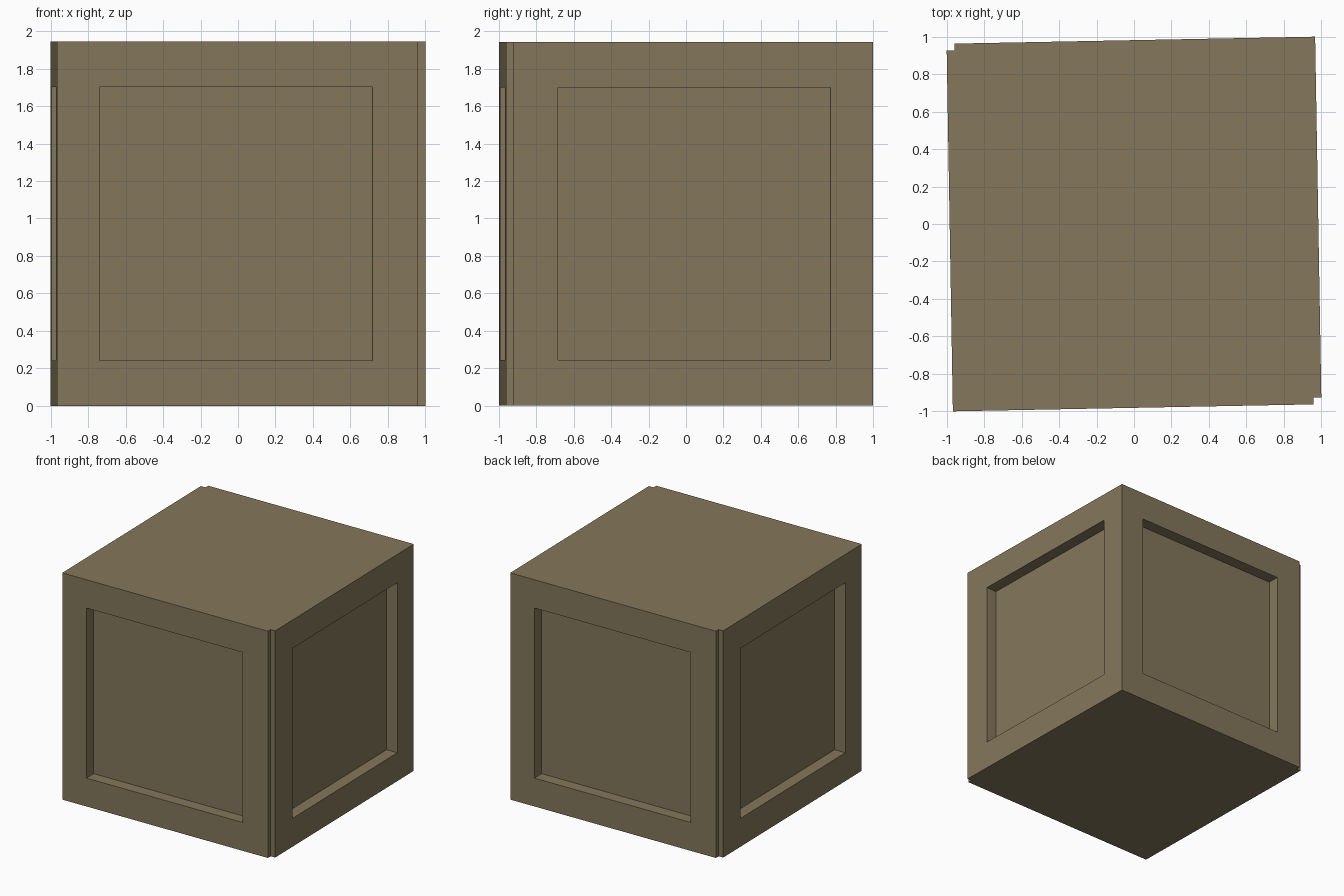
import bpy
import bmesh
from mathutils import Vector

if "Cube" in bpy.data.objects:
    bpy.data.objects.remove(bpy.data.objects["Cube"])

HEIGHT = 1.944
RIM = 0.243        # frame width around each panel
DEPTH = 0.1        # panel recess
HALF_PANEL = 0.729

# Half of the slightly skewed, notched outline; the rest is its half-turn copy
half = [(-0.967, -1.0), (0.957, -0.963), (0.957, -0.925), (1.0, -0.925)]
outline = half + [(-x, -y) for x, y in half]

# Crate body
bm = bmesh.new()
base = bm.faces.new([bm.verts.new((x, y, 0)) for x, y in outline])
top = bmesh.ops.extrude_face_region(bm, geom=[base], use_keep_orig=True)["geom"]
bmesh.ops.translate(bm, vec=(0, 0, HEIGHT),
                    verts=[v for v in top if isinstance(v, bmesh.types.BMVert)])
bmesh.ops.recalc_face_normals(bm, faces=bm.faces)

# Square panel outline in each of the four large sides
sides = [f for f in bm.faces if abs(f.normal.z) < 0.1 and f.calc_area() > 1]
bmesh.ops.inset_individual(bm, faces=sides, thickness=RIM, use_even_offset=True)
for f in sides:
    n = f.normal.copy()
    along = Vector((0, 0, 1)).cross(n)
    centre = f.calc_center_median()
    shift = -0.006 if abs(n.y) > abs(n.x) else 0.006
    for v in f.verts:
        d = (v.co - centre).dot(along)
        target = (HALF_PANEL if d > 0 else -HALF_PANEL) + shift
        v.co += along * (target - d)
        v.co.z = HEIGHT - RIM if v.co.z > HEIGHT / 2 else RIM

# Sink the panels straight in
bm.normal_update()
for f in sides:
    n = f.normal.copy()
    inner = bmesh.ops.extrude_discrete_faces(bm, faces=[f])["faces"][0]
    bmesh.ops.translate(bm, vec=n * -DEPTH, verts=inner.verts[:])
bmesh.ops.recalc_face_normals(bm, faces=bm.faces)

mesh = bpy.data.meshes.new("crate")
bm.to_mesh(mesh)
bm.free()
crate = bpy.data.objects.new("crate", mesh)
bpy.context.collection.objects.link(crate)

# Dull brown wood
wood = bpy.data.materials.new("wood")
wood.diffuse_color = (0.232, 0.187, 0.106, 1)
wood.use_nodes = True
wood.node_tree.nodes["Principled BSDF"].inputs["Base Color"].default_value = wood.diffuse_color
mesh.materials.append(wood)
